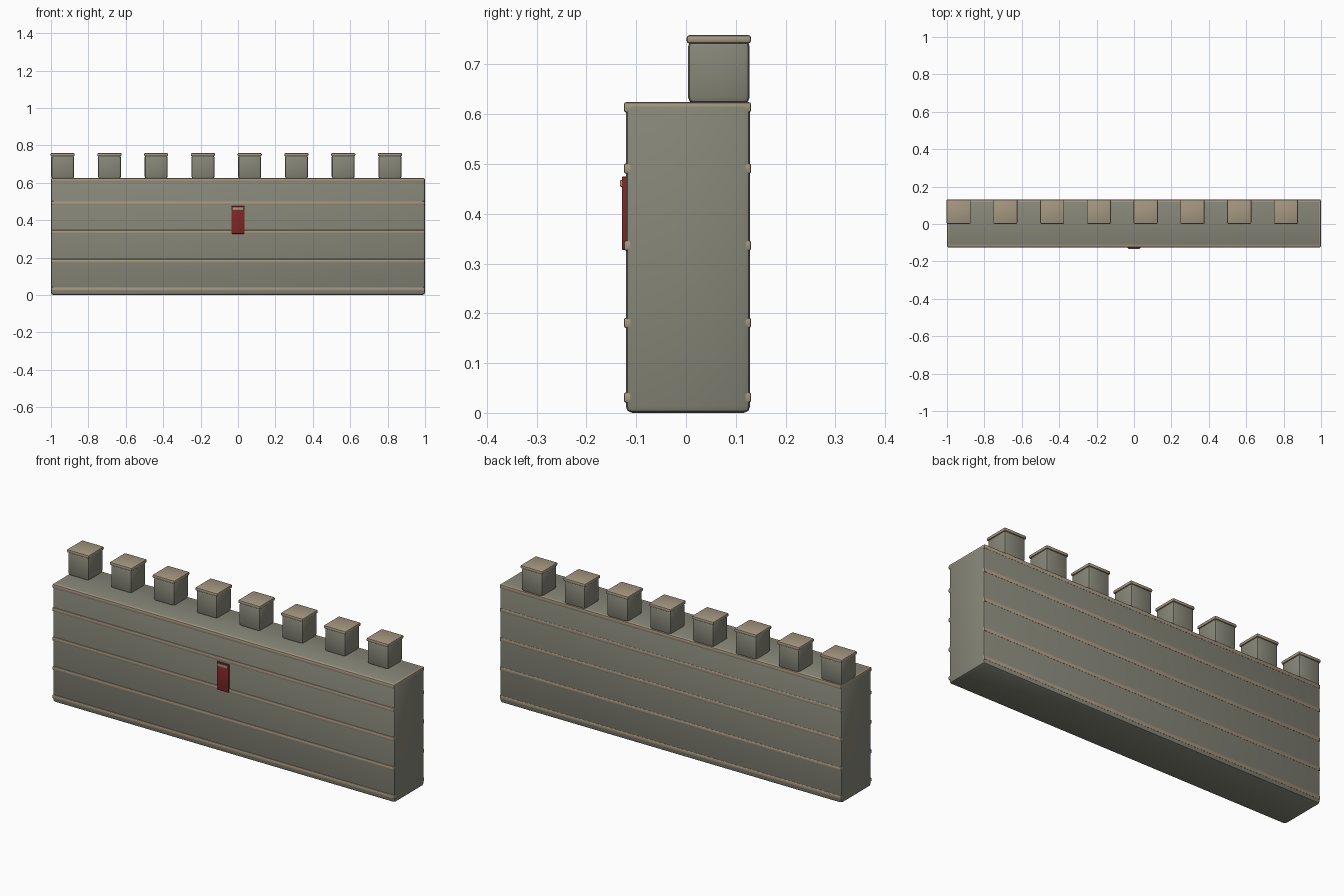
import bpy

if "Cube" in bpy.data.objects:
    bpy.data.objects.remove(bpy.data.objects["Cube"])


def material(name, rgb):
    m = bpy.data.materials.new(name)
    m.diffuse_color = (*rgb, 1)
    m.use_nodes = True
    m.node_tree.nodes["Principled BSDF"].inputs["Base Color"].default_value = m.diffuse_color
    return m


STONE = material("stone", (0.24, 0.24, 0.19))
TRIM = material("trim", (0.38, 0.31, 0.22))
RED = material("red_cloth", (0.22, 0.02, 0.02))


def box(name, x, y, z, mat, bevel, segments=2):
    """Bevelled box from (min, max) ranges on each axis."""
    ranges = (x, y, z)
    bpy.ops.mesh.primitive_cube_add(size=1, location=[(a + b) / 2 for a, b in ranges])
    ob = bpy.context.object
    ob.name = name
    ob.scale = [b - a for a, b in ranges]
    bpy.ops.object.transform_apply(location=False, rotation=False, scale=True)
    ob.data.materials.append(mat)
    mod = ob.modifiers.new("bevel", 'BEVEL')
    mod.width = bevel
    mod.segments = segments
    bpy.ops.object.modifier_apply(modifier=mod.name)
    bpy.ops.object.shade_smooth_by_angle(angle=0.6)
    return ob


# main wall
box("wall", (-1, 1), (-0.121, 0.129), (0, 0.625), STONE, 0.013)

# stone courses: slabs through the wall that stand proud at front and back
for i, z in enumerate((0.031, 0.181, 0.336, 0.491, 0.614)):
    box(f"course_band_{i + 1}", (-0.9985, 0.9985), (-0.125, 0.131),
        (z - 0.0105, z + 0.0105), TRIM, 0.005)

# battlements along the back edge, each with a cap
for i in range(8):
    cx = -0.9375 + 0.25 * i
    box(f"merlon_{i + 1}", (cx - 0.0615, cx + 0.0615), (0.004, 0.128),
        (0.622, 0.748), STONE, 0.012)
    box(f"merlon_cap_{i + 1}", (cx - 0.0645, cx + 0.0645), (0.001, 0.131),
        (0.742, 0.759), TRIM, 0.006)

# banner hanging on the front, with its rod
box("banner", (-0.035, 0.035), (-0.129, -0.119), (0.327, 0.475), RED, 0.003)
box("banner_rod", (-0.031, 0.031), (-0.133, -0.125), (0.454, 0.468), TRIM, 0.003)
